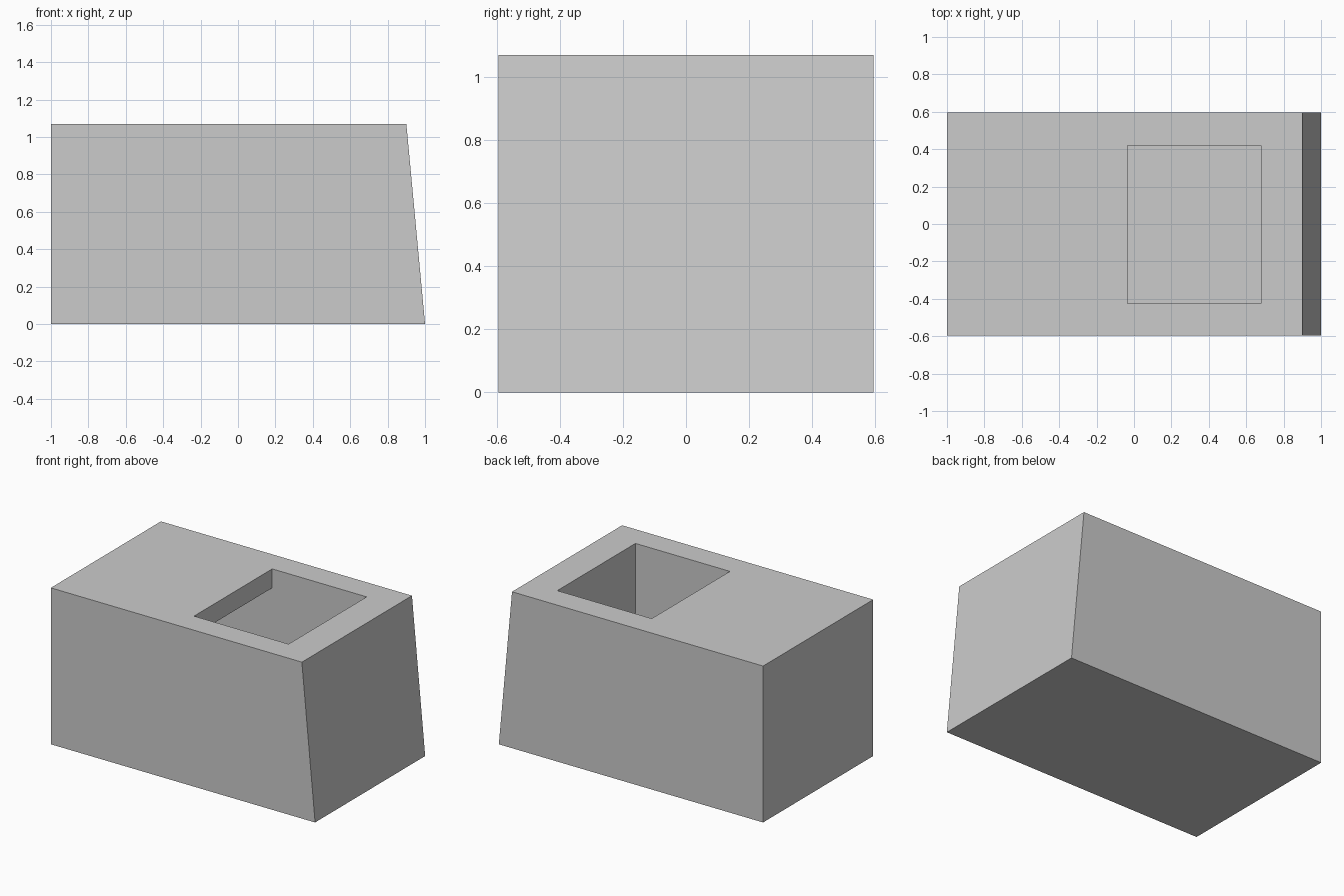
import bpy
import bmesh

# Remove the default cube
cube = bpy.data.objects.get("Cube")
if cube:
    bpy.data.objects.remove(cube, do_unlink=True)

# Single matte grey
GREY = (0.6, 0.6, 0.6, 1.0)
grey = bpy.data.materials.new("plain_grey")
grey.use_nodes = True
grey.diffuse_color = GREY
grey.node_tree.nodes["Principled BSDF"].inputs["Base Color"].default_value = GREY


def prism(name, profile, y_front, y_back):
    """Extrude an x-z profile along y into a closed solid."""
    bm = bmesh.new()
    face = bm.faces.new([bm.verts.new((x, y_front, z)) for x, z in profile])
    new = bmesh.ops.extrude_face_region(bm, geom=[face])["geom"]
    moved = [v for v in new if isinstance(v, bmesh.types.BMVert)]
    bmesh.ops.translate(bm, verts=moved, vec=(0, y_back - y_front, 0))
    bmesh.ops.recalc_face_normals(bm, faces=bm.faces)
    mesh = bpy.data.meshes.new(name)
    bm.to_mesh(mesh)
    bm.free()
    mesh.materials.append(grey)
    obj = bpy.data.objects.new(name, mesh)
    bpy.context.collection.objects.link(obj)
    return obj


HEIGHT = 1.07
LID = 0.13          # thickness of the top over the cavity
HALF_DEPTH = 0.595

# Block with one leaning end
body = prism("hollow_block",
             [(-1, 0), (1, 0), (0.9, HEIGHT), (-1, HEIGHT)],
             -HALF_DEPTH, HALF_DEPTH)

# Hollow interior that opens through the top on one side
cavity = prism("cavity_cutter",
               [(-0.82, LID), (0.68, LID), (0.68, HEIGHT + 0.1),
                (-0.035, HEIGHT + 0.1), (-0.035, HEIGHT - LID), (-0.82, HEIGHT - LID)],
               -0.425, 0.42)
cavity.hide_render = True
cavity.hide_viewport = True

cut = body.modifiers.new("cavity", "BOOLEAN")
cut.operation = "DIFFERENCE"
cut.solver = "EXACT"
cut.object = cavity

# Bake the cut and discard the helper
bpy.context.view_layer.update()
depsgraph = bpy.context.evaluated_depsgraph_get()
result = bpy.data.meshes.new_from_object(body.evaluated_get(depsgraph))
body.modifiers.clear()
body.data = result
bpy.data.objects.remove(cavity, do_unlink=True)
